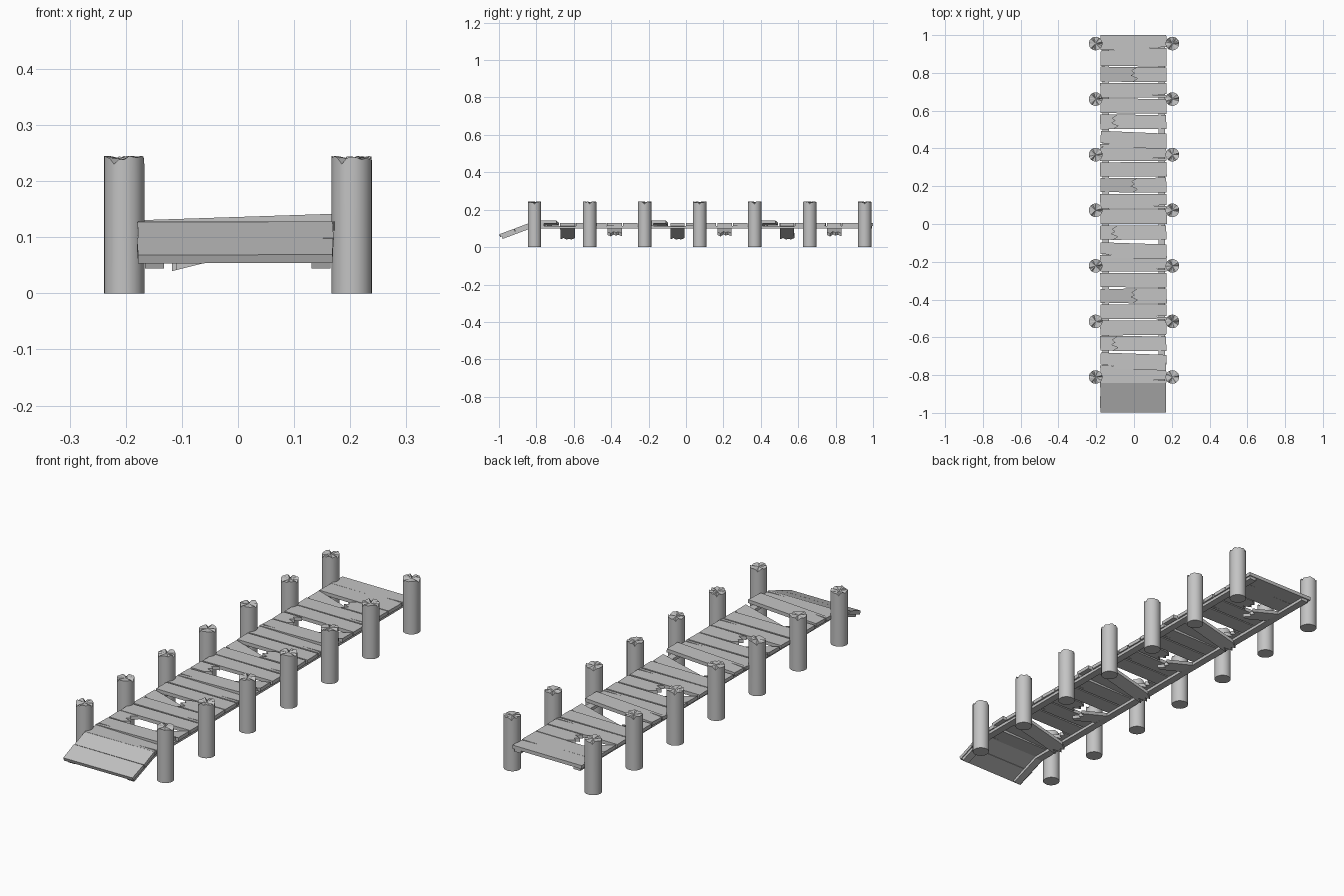
import bpy
import bmesh
import math
import random
from mathutils import Matrix, Vector

random.seed(7)
cube = bpy.data.objects.get("Cube")
if cube:
    bpy.data.objects.remove(cube, do_unlink=True)

wood = bpy.data.materials.new("weathered_grey_wood")
wood.use_nodes = True
GREY = (0.55, 0.55, 0.55, 1)
wood.diffuse_color = GREY
wood.node_tree.nodes["Principled BSDF"].inputs["Base Color"].default_value = GREY

LEFT, RIGHT = -0.178, 0.172      # deck edges
TOP, THICK = 0.128, 0.016        # deck surface and board thickness
FRONT, PITCH = -0.84, 0.0838     # first board and board spacing


def finish(name, bm):
    bmesh.ops.recalc_face_normals(bm, faces=bm.faces)
    mesh = bpy.data.meshes.new(name)
    bm.to_mesh(mesh)
    bm.free()
    mesh.materials.append(wood)
    obj = bpy.data.objects.new(name, mesh)
    bpy.context.scene.collection.objects.link(obj)
    return obj


def prism(name, points, depth, matrix=None, bend=None):
    """Extrude an outline by depth, then place it and bend it."""
    bm = bmesh.new()
    face = bm.faces.new([bm.verts.new(p) for p in points])
    ext = bmesh.ops.extrude_face_region(bm, geom=[face])
    moved = [v for v in ext["geom"] if isinstance(v, bmesh.types.BMVert)]
    bmesh.ops.translate(bm, verts=moved, vec=depth)
    if bend:
        for v in bm.verts:
            v.co.z += bend(v.co.x)
    if matrix:
        bm.transform(matrix)
    return finish(name, bm)


def jag(x, half):
    """Splintered edge running from front to back."""
    teeth = ((-1, -0.01), (-0.55, 0.018), (-0.15, -0.018),
             (0.15, 0.002), (0.5, -0.014), (1, 0.016))
    return [(x + dx, t * half, 0) for t, dx in teeth]


def outline(x0, x1, width, break0=False, break1=False, split=0):
    """Board outline; split cuts a thin crack into the right (+) or left (-) end."""
    h = width / 2
    wob = lambda: random.uniform(-0.0022, 0.0022)
    right = jag(x1, h) if break1 else [(x1 + wob(), -h + wob(), 0), (x1 + wob(), h + wob(), 0)]
    left = jag(x0, h) if break0 else [(x0 + wob(), -h + wob(), 0), (x0 + wob(), h + wob(), 0)]
    if split > 0:
        right[1:1] = [(x1, -h * 0.7, 0), (x1 - split, -h * 0.65, 0), (x1, -h * 0.55, 0)]
    if split < 0:
        left[1:1] = [(x0, -h * 0.7, 0), (x0 - split, -h * 0.65, 0), (x0, -h * 0.55, 0)]
    return right + left[::-1]


DOWN = Vector((0, 0, -THICK))

# Deck boards: every seven boards repeat one loose and two broken ones
for i in range(22):
    kind = i % 7
    y = FRONT + PITCH * (i + 0.5) - 0.002
    place = Matrix.Translation((0, y, TOP))
    width = random.uniform(0.075, 0.079)
    if kind == 1:
        loose = (Matrix.Translation((0, y + 0.018 - 0.03, TOP + 0.008))
                 @ Matrix.Rotation(-0.035, 4, 'Z') @ Matrix.Rotation(-0.033, 4, 'Y'))
        prism("loose_board", outline(LEFT, RIGHT, 0.08, split=-0.07), DOWN, loose)
    elif kind == 2:
        prism("broken_board_stub", outline(LEFT, -0.1, width, break1=True), DOWN, place)
        prism("broken_board_hanging", outline(-0.1, RIGHT, width, break0=True), DOWN,
              place, lambda x: -0.25 * (RIGHT - x))
    elif kind == 5:
        prism("broken_board_hanging", outline(LEFT, 0, width, break1=True), DOWN,
              place, lambda x: -0.28 * (x - LEFT))
        prism("broken_board_stub", outline(0, RIGHT, width, break0=True), DOWN, place)
    else:
        split = 0.09 if kind in (0, 4) else 0
        if i in (0, 20, 21):
            width = 0.082
        prism("deck_board", outline(LEFT, RIGHT, width, split=split), DOWN, place)

# Sloping boards at the front end
slope = math.atan2(0.06, 0.16)
for n, dist in enumerate((0.043, 0.128)):
    place = (Matrix.Translation((0, FRONT, TOP)) @ Matrix.Rotation(slope, 4, 'X')
             @ Matrix.Translation((0, -dist, 0)))
    prism("ramp_board", outline(LEFT - 0.002, RIGHT - 0.002, 0.083), DOWN, place)

# Bent support rails under the boards
rail_side = ((0.995, 0.113), (-0.835, 0.113), (-0.985, 0.057),
             (-0.98, 0.044), (-0.832, 0.099), (0.995, 0.099))
for x in (-0.149, 0.148):
    prism("support_rail", [(x - 0.017, y, z) for y, z in rail_side], Vector((0.034, 0, 0)))

# Round posts with splintered tops
SEGMENTS = 24
for row in range(7):
    for side in (-1, 1):
        bm = bmesh.new()
        bmesh.ops.create_cone(bm, cap_ends=True, segments=SEGMENTS,
                              radius1=0.036, radius2=0.036, depth=0.24)
        bmesh.ops.translate(bm, verts=bm.verts, vec=(side * 0.203, -0.81 + 0.2942 * row, 0.12))
        cap = max(bm.faces, key=lambda f: f.calc_center_median().z)
        for f in bm.faces:
            f.smooth = len(f.verts) == 4
        for e in bm.edges:
            e.smooth = all(f.smooth for f in e.link_faces)
        rim = list(cap.verts)
        fan = bmesh.ops.poke(bm, faces=[cap])
        fan["verts"][0].co.z = 0.239
        for k, v in enumerate(rim):
            v.co.z = 0.241 + random.uniform(-0.003, 0.004)
            if k % 8 == 3:
                v.co.z = 0.23
        for f in fan["faces"]:
            f.smooth = False
        finish("post_right" if side < 0 else "post_left", bm)
